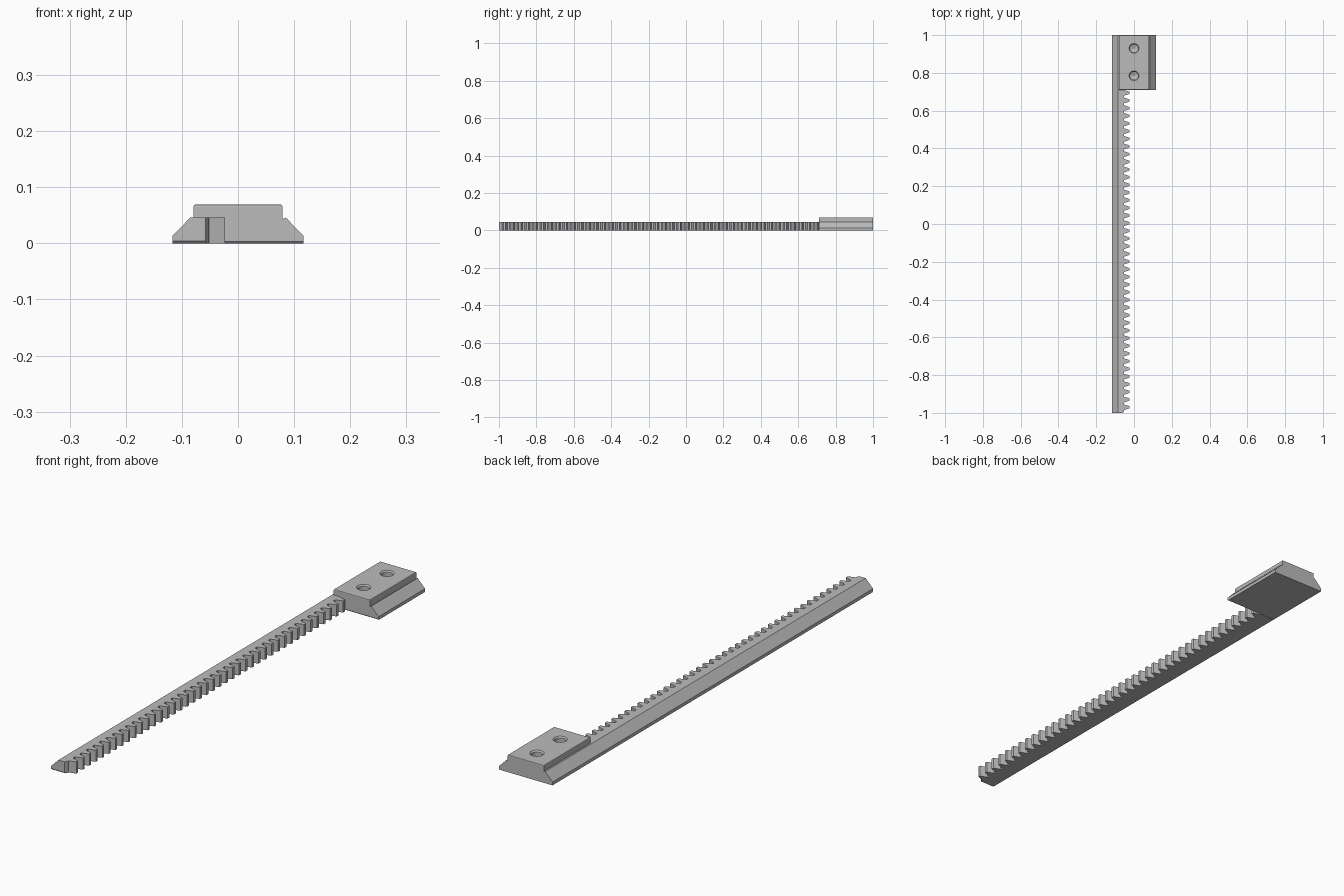
import bpy, bmesh, math
from mathutils import Vector

if "Cube" in bpy.data.objects:
    bpy.data.objects.remove(bpy.data.objects["Cube"])

metal = bpy.data.materials.new("plain grey")
metal.use_nodes = True
GREY = (0.5, 0.5, 0.5, 1)
metal.diffuse_color = GREY
metal.node_tree.nodes["Principled BSDF"].inputs["Base Color"].default_value = GREY

HALF = 0.117      # half width of the base
LIP = 0.013       # height of the vertical lip under the slope
DECK = 0.046      # height of the rack
TOP = 0.069       # height of the mounting block
BLOCK_Y = 0.71    # front of the mounting block


def prism(points, vector):
    """Extrude a flat outline along a vector."""
    bm = bmesh.new()
    face = bm.faces.new([bm.verts.new(p) for p in points])
    new = bmesh.ops.extrude_face_region(bm, geom=[face])["geom"]
    bmesh.ops.translate(bm, vec=vector, verts=[g for g in new if isinstance(g, bmesh.types.BMVert)])
    bmesh.ops.recalc_face_normals(bm, faces=bm.faces)
    return bm


def slice_off(bm, point, normal):
    """Cut away everything on the normal side of a plane and cap it."""
    geom = bm.verts[:] + bm.edges[:] + bm.faces[:]
    cut = bmesh.ops.bisect_plane(bm, geom=geom, plane_co=point, plane_no=normal, clear_outer=True)
    edges = [g for g in cut["geom_cut"] if isinstance(g, bmesh.types.BMEdge)]
    bmesh.ops.contextual_create(bm, geom=edges)
    bmesh.ops.recalc_face_normals(bm, faces=bm.faces)


def finish(bm, name):
    mesh = bpy.data.meshes.new(name)
    bm.to_mesh(mesh)
    bm.free()
    mesh.materials.append(metal)
    obj = bpy.data.objects.new(name, mesh)
    bpy.context.collection.objects.link(obj)
    return obj


# Toothed rack: outline seen from above, then the sloping outer edge
ROOT, TIP, PITCH = -0.052, -0.023, 0.0406
outline = [(-HALF, BLOCK_Y), (-HALF, -1), (ROOT - 0.006, -1), (ROOT, -0.99)]
for i in range(42):
    y = -0.97 + i * PITCH
    for x, dy in ((ROOT, -0.0148), (TIP, -0.0055), (TIP, 0.0055), (ROOT, 0.0148)):
        outline.append((x, min(y + dy, BLOCK_Y - 0.0005)))
outline.append((ROOT, BLOCK_Y))
rack = prism([(x, y, 0) for x, y in outline], Vector((0, 0, DECK)))
slice_off(rack, (-HALF, 0, LIP), (LIP - DECK, 0, 0.032))
slice_off(rack, (0, -1, 0.004), (0, -1, -1))
finish(rack, "toothed_rack")

# Mounting block: dovetail section with a raised pad, top rim softened
right_side = [(HALF, 0), (HALF, LIP), (0.085, DECK), (0.079, 0.043), (0.079, TOP)]
left_side = [(-0.079, TOP), (-0.079, DECK), (-0.085, DECK), (-HALF, LIP), (-HALF, 0)]
block = prism([(x, BLOCK_Y, z) for x, z in right_side + left_side], Vector((0, 1 - BLOCK_Y, 0)))
rim = [e for e in block.edges if all(v.co.z > TOP - 0.001 for v in e.verts)]
bmesh.ops.bevel(block, geom=rim, offset=0.003, segments=2, profile=0.5, affect='EDGES')
slice_off(block, (0, BLOCK_Y, 0.003), (0, -1, -1))
block_obj = finish(block, "mounting_block")

# Blind screw holes with a drill point
for i, y in enumerate((0.93, 0.785)):
    bm = bmesh.new()
    section = [(0, 0.025), (0.021, 0.033), (0.021, 0.064), (0.026, TOP), (0.026, 0.09), (0, 0.09)]
    verts = [bm.verts.new((r, 0, z)) for r, z in section]
    edges = [bm.edges.new(pair) for pair in zip(verts, verts[1:])]
    bmesh.ops.spin(bm, geom=verts + edges, cent=(0, 0, 0), axis=(0, 0, 1),
                   angle=math.tau, steps=32)
    bmesh.ops.remove_doubles(bm, verts=bm.verts, dist=0.0001)
    bmesh.ops.recalc_face_normals(bm, faces=bm.faces)
    bmesh.ops.translate(bm, vec=(0, y, 0), verts=bm.verts)
    cutter = finish(bm, f"hole_cutter_{i + 1}")
    cutter.hide_render = True
    cutter.hide_set(True)
    mod = block_obj.modifiers.new("screw hole", 'BOOLEAN')
    mod.operation = 'DIFFERENCE'
    mod.solver = 'EXACT'
    mod.object = cutter
